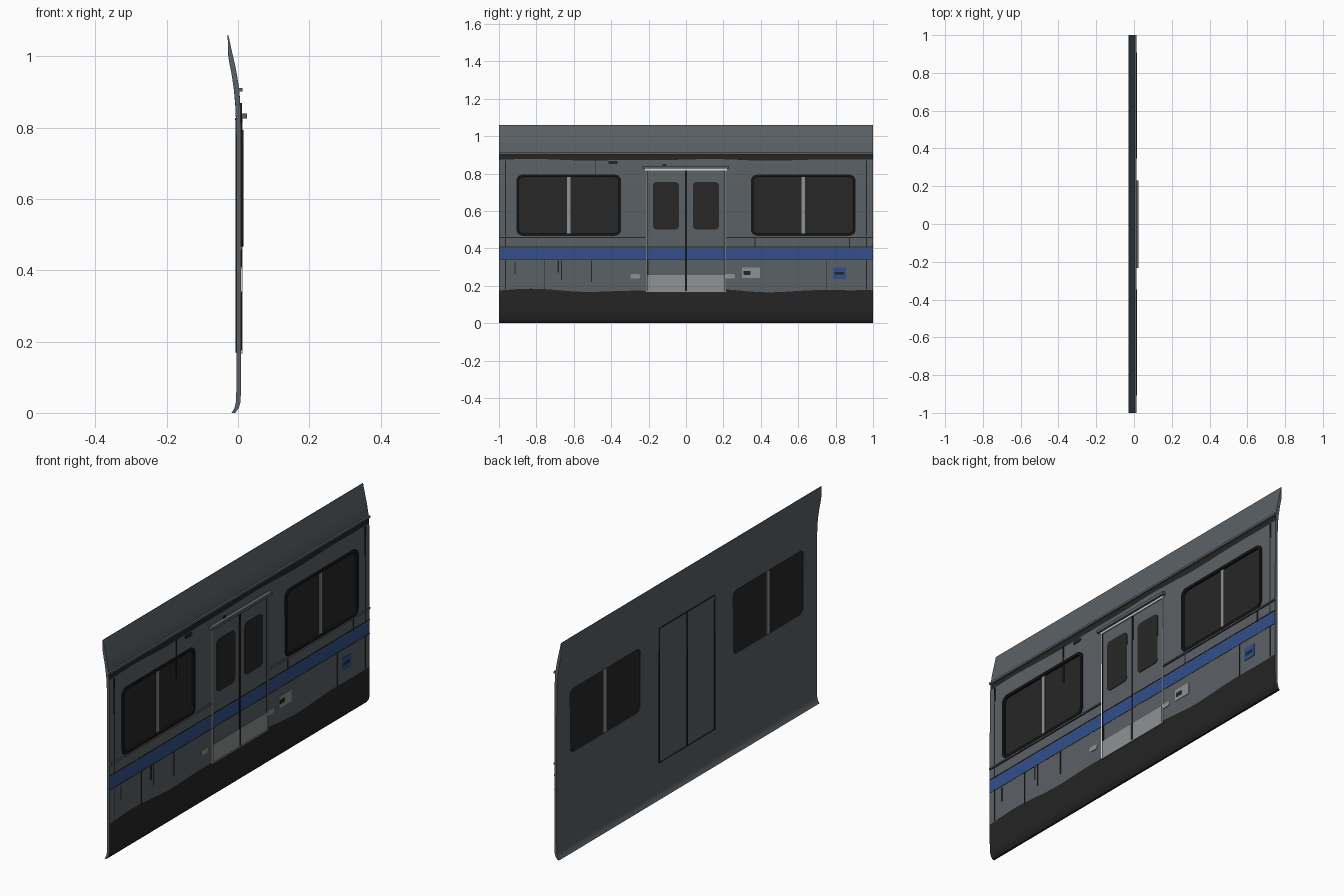
import bpy, bmesh, math

if "Cube" in bpy.data.objects:
    bpy.data.objects.remove(bpy.data.objects["Cube"])


def mat(name, r, g, b):
    m = bpy.data.materials.new(name)
    m.diffuse_color = (r, g, b, 1)
    m.use_nodes = True
    m.node_tree.nodes["Principled BSDF"].inputs["Base Color"].default_value = m.diffuse_color
    return m


GREY = mat("body grey", .105, .120, .132)
DARK = mat("soot dark", .018, .018, .018)
BLUE = mat("stripe blue", .032, .078, .262)
GLASS = mat("window glass", .020, .020, .020)
BLACK = mat("rubber black", .008, .008, .008)
STEEL = mat("worn steel", .27, .29, .29)
PALE = mat("pale trim", .68, .73, .70)


def finish(name, bm, mats):
    bmesh.ops.recalc_face_normals(bm, faces=bm.faces)
    me = bpy.data.meshes.new(name)
    bm.to_mesh(me)
    bm.free()
    for m in mats:
        me.materials.append(m)
    ob = bpy.data.objects.new(name, me)
    bpy.context.collection.objects.link(ob)
    return ob


def outline(y0, y1, z0, z1, r):
    """Rounded rectangle in the y-z plane."""
    if r == 0:
        return [(y1, z1), (y0, z1), (y0, z0), (y1, z0)]
    pts = []
    for k, (cy, cz) in enumerate([(y1 - r, z1 - r), (y0 + r, z1 - r),
                                  (y0 + r, z0 + r), (y1 - r, z0 + r)]):
        for i in range(7):
            a = math.pi / 2 * (k + i / 6)
            pts.append((cy + r * math.cos(a), cz + r * math.sin(a)))
    return pts


def plate(name, y0, y1, z0, z1, x0, x1, m, r=0.0):
    bm = bmesh.new()
    pts = outline(y0, y1, z0, z1, r)
    a = [bm.verts.new((x0, y, z)) for y, z in pts]
    b = [bm.verts.new((x1, y, z)) for y, z in pts]
    bm.faces.new(a)
    bm.faces.new(b)
    for i in range(len(pts)):
        j = (i + 1) % len(pts)
        bm.faces.new((a[i], a[j], b[j], b[i]))
    return finish(name, bm, [m])


def ring(name, y0, y1, z0, z1, x0, x1, w, r, m):
    bm = bmesh.new()
    outer = outline(y0, y1, z0, z1, r)
    inner = outline(y0 + w, y1 - w, z0 + w, z1 - w, r - w * .6)
    loops = [[bm.verts.new((x, y, z)) for y, z in pts]
             for x, pts in ((x0, outer), (x1, outer), (x1, inner), (x0, inner))]
    n = len(outer)
    for k in range(4):
        p, q = loops[k], loops[(k + 1) % 4]
        for i in range(n):
            j = (i + 1) % n
            bm.faces.new((p[i], p[j], q[j], q[i]))
    return finish(name, bm, [m])


# Wall shell: (outer x, inner x, z, wave size, colour of the row above)
ROWS = [(-.008, -.018, 0, 0, 1), (.002, -.010, .013, 0, 1), (.007, -.006, .03, 0, 1),
        (.009, -.004, .08, 0, 1), (.009, -.004, .174, 1, 0), (.009, -.004, .34, 0, 2),
        (.009, -.004, .40, 0, 0), (.009, -.004, .62, 0, 0), (.008, -.005, .80, 0, 0),
        (.006, -.008, .873, .5, 1), (.003, -.012, .91, 0, 0), (-.003, -.018, .95, 0, 0),
        (-.009, -.024, .98, 0, 0), (-.015, -.028, 1.005, 0, 0), (-.027, -.029, 1.06, 0, 0)]


def wave(y):
    return .006 * math.sin(7 * y + 1.2) + .004 * math.sin(12.7 * y - .6)


bm = bmesh.new()
N = 60
cols = []
for i in range(N + 1):
    y = -1 + 2 * i / N
    out = [bm.verts.new((o, y, z + w * wave(y))) for o, _, z, w, _ in ROWS]
    inn = [bm.verts.new((n, y, z + w * wave(y))) for _, n, z, w, _ in ROWS]
    cols.append((out, inn))
R = len(ROWS)
for (o1, i1), (o2, i2) in zip(cols, cols[1:]):
    for k in range(R - 1):
        bm.faces.new((o1[k], o2[k], o2[k + 1], o1[k + 1])).material_index = ROWS[k][4]
        bm.faces.new((i1[k], i1[k + 1], i2[k + 1], i2[k]))
    bm.faces.new((o1[0], i1[0], i2[0], o2[0])).material_index = 1
    bm.faces.new((o1[-1], o2[-1], i2[-1], i1[-1]))
for o, n in (cols[0], cols[-1]):
    for k in range(R - 1):
        bm.faces.new((o[k], o[k + 1], n[k + 1], n[k]))
shell = finish("wall_shell", bm, [GREY, DARK, BLUE])

# Window openings
bpy.context.view_layer.objects.active = shell
shell.select_set(True)
for s in (-1, 1):
    c = s * .627
    cut = plate("window_cutter", c - .272, c + .272, .475, .786, -.1, .1, GREY, .028)
    cut.hide_render = True
    mod = shell.modifiers.new("opening", 'BOOLEAN')
    mod.operation, mod.solver, mod.object = 'DIFFERENCE', 'EXACT', cut
    bpy.ops.object.modifier_apply(modifier=mod.name)
    bpy.data.objects.remove(cut)
bpy.ops.object.shade_smooth_by_angle(angle=math.radians(30))

# Side windows
for s, n in ((-1, "left"), (1, "right")):
    c = s * .627
    plate(n + "_window_glass", c - .273, c + .273, .474, .787, -.001, .004, GLASS, .028)
    ring(n + "_window_seal", c - .280, c + .280, .467, .794, .004, .015, .013, .034, BLACK)
    plate(n + "_window_mullion", c - .010, c + .010, .478, .783, -.003, .009, STEEL)

# Double door
for s, n in ((-1, "left"), (1, "right")):
    c = s * .107
    plate(n + "_door_window", c - .070, c + .070, .50, .755, .006, .0115, GLASS, .022)
    a, b = sorted((s * .006, s * .206))
    plate(n + "_door_kick_plate", a, b, .172, .258, .006, .0112, STEEL)
    e = s * .213
    plate(n + "_door_edge_trim", e - .002, e + .002, .17, .82, .004, .0125, PALE)
    plate(n + "_door_gap", e - s * .004 - .002, e - s * .004 + .002, .17, .82, .004, .0105, BLACK)
    plate(n + "_door_back_gap", e - .003, e + .003, .17, .825, -.0075, -.002, DARK)
plate("door_centre_gap", -.005, .005, .17, .82, .004, .0115, BLACK)
plate("door_centre_back_gap", -.003, .003, .17, .825, -.0075, -.002, DARK)
plate("door_top_back_gap", -.213, .213, .822, .828, -.0085, -.002, DARK)
plate("door_bottom_back_gap", -.213, .213, .168, .173, -.0055, -.002, DARK)
plate("door_sill", -.213, .213, .166, .173, .006, .013, STEEL)
plate("door_track", -.232, .230, .826, .840, .004, .025, GREY)
plate("door_track_strip", -.220, .220, .816, .826, .004, .014, PALE)

# Horizontal trim
plate("rain_gutter", -1, 1, .902, .912, -.004, .012, GREY)
for a, b, n in ((-1, -.217, "left"), (.217, 1, "right")):
    plate(n + "_waist_rail", a, b, .460, .467, .006, .013, GREY)
    plate(n + "_waist_rail_line", a, b, .456, .460, .006, .0115, DARK)
plate("stripe_top_line", -1, 1, .404, .409, .006, .0105, DARK)
plate("stripe_bottom_line", -1, 1, .337, .340, .006, .0100, DARK)

# Panel seams and grime streaks: (y, low z, high z, width)
for y, a, b, w in ((-.965, .18, .34, .004), (.965, .18, .34, .004), (-.965, .41, .87, .005),
                   (.965, .41, .87, .005), (-.755, .175, .34, .004), (.75, .175, .34, .004),
                   (-.203, .23, .34, .006), (-.915, .26, .33, .006), (-.682, .27, .335, .008),
                   (-.665, .23, .335, .006), (-.505, .22, .335, .006), (-.485, .69, .87, .004),
                   (.37, .41, .46, .005), (.875, .40, .46, .006)):
    plate("seam_or_streak", y - w / 2, y + w / 2, a, b, .003, .0108, DARK)
plate("grime_patch", -.415, -.365, .850, .868, .003, .0095, DARK, .006)
plate("grime_patch_small", -.125, -.105, .840, .850, .003, .0098, DARK, .003)

# Small fittings and blank signs
for y, n in ((-.272, "left"), (.235, "right")):
    plate(n + "_door_release", y - .026, y + .026, .238, .262, .006, .0118, STEEL, .009)
plate("pale_sign", .300, .395, .240, .297, .006, .0112, STEEL)
plate("pale_sign_mark", .308, .345, .258, .280, .008, .0118, DARK, .004)
plate("blue_sign", .785, .855, .235, .297, .006, .0112, BLUE)
plate("blue_sign_mark", .795, .845, .259, .274, .008, .0118, DARK, .004)
